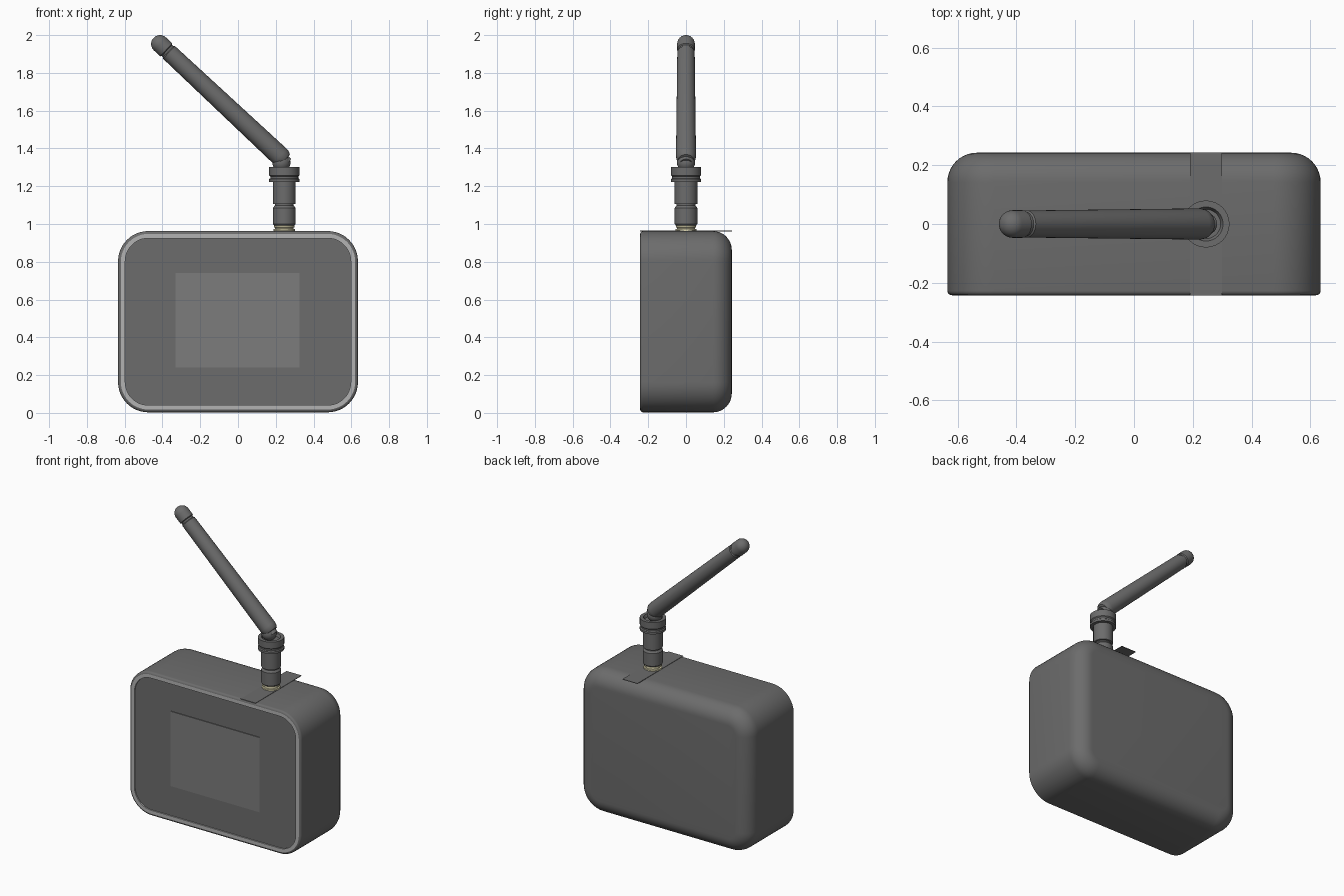
import bpy, bmesh, math
from mathutils import Vector

if "Cube" in bpy.data.objects:
    bpy.data.objects.remove(bpy.data.objects["Cube"])

W, H, D, R = 0.635, 0.9625, 0.2425, 0.16   # half width, height, half depth, corner radius
Z0 = 0.003
AX = 0.245                                 # antenna x position


def material(name, rgb):
    m = bpy.data.materials.new(name)
    m.diffuse_color = (*rgb, 1)
    m.use_nodes = True
    m.node_tree.nodes["Principled BSDF"].inputs["Base Color"].default_value = m.diffuse_color
    return m


DARK = material("dark_plastic", (0.15, 0.15, 0.15))
SCREEN = material("screen_grey", (0.2, 0.2, 0.2))
LIGHT = material("light_trim", (0.45, 0.45, 0.45))
BRASS = material("pale_brass", (0.75, 0.7, 0.45))


def finish(name, bm, mat, angle=35):
    bmesh.ops.recalc_face_normals(bm, faces=bm.faces)
    me = bpy.data.meshes.new(name)
    bm.to_mesh(me)
    bm.free()
    ob = bpy.data.objects.new(name, me)
    bpy.context.collection.objects.link(ob)
    me.materials.append(mat)
    bpy.ops.object.select_all(action='DESELECT')
    bpy.context.view_layer.objects.active = ob
    ob.select_set(True)
    bpy.ops.object.shade_smooth_by_angle(angle=math.radians(angle))
    return ob


def rounded_ring(inset, y, seg=12):
    w, h, r = W - inset, (H - Z0) / 2 - inset, R - inset
    cz = (H + Z0) / 2
    pts = []
    for q, (sx, sz) in enumerate([(1, 1), (-1, 1), (-1, -1), (1, -1)]):
        for i in range(seg + 1):
            a = math.pi / 2 * (q + i / seg)
            pts.append((sx * (w - r) + r * math.cos(a), y, cz + sz * (h - r) + r * math.sin(a)))
    return pts


def loft(name, rings, mat, cap_start=False, cap_end=False, angle=35):
    bm = bmesh.new()
    loops = [[bm.verts.new(p) for p in ring] for ring in rings]
    for a, b in zip(loops, loops[1:]):
        for i in range(len(a)):
            j = (i + 1) % len(a)
            bm.faces.new((a[i], a[j], b[j], b[i]))
    if cap_start:
        bm.faces.new(loops[0])
    if cap_end:
        bm.faces.new(loops[-1])
    return finish(name, bm, mat, angle)


def lathe(name, profile, mat, base, axis=(0, 0, 1), seg=32):
    """Turn (radius, distance) pairs around an axis starting at base."""
    axis = Vector(axis).normalized()
    u = Vector((0, 1, 0))
    v = axis.cross(u)
    rings = [[Vector(base) + axis * d + (u * math.cos(t) + v * math.sin(t)) * r
              for t in (2 * math.pi * i / seg for i in range(seg))] for r, d in profile]
    return loft(name, rings, mat, True, True)


def box(name, lo, hi, mat):
    bm = bmesh.new()
    bmesh.ops.create_cube(bm, size=1)
    for v in bm.verts:
        v.co = [(a + b) / 2 + c * (b - a) for a, b, c in zip(lo, hi, v.co)]
    return finish(name, bm, mat)


# case: small front bevel, large rounded back edge
B, F = 0.1, 0.015
steps = [(F * (1 - math.sin(t)), -D + F * (1 - math.cos(t)))
         for t in (math.pi / 2 * i / 4 for i in range(5))]
steps += [(B * (1 - math.cos(t)), D - B + B * math.sin(t))
          for t in (math.pi / 2 * i / 10 for i in range(11))]
loft("case", [rounded_ring(*s) for s in steps], DARK, cap_end=True)

# light trim around the front and the panel inside it
loft("front_trim", [rounded_ring(*s) for s in
                    [(F, -D), (0.038, -D), (0.038, -D + 0.01)]], LIGHT)
loft("front_panel", [rounded_ring(0.038, -D + 0.008)], DARK, cap_start=True)
box("screen", (-0.33, -D + 0.003, 0.24), (0.325, -D + 0.012, 0.74), SCREEN)

# thin strip lying across the top
box("top_strip", (AX - 0.055, -D, 0.9615), (AX + 0.055, D, 0.965), DARK)

# brass connector
lathe("connector", [(0.056, 0), (0.056, 0.01), (0.048, 0.012), (0.048, 0.018),
                    (0.054, 0.02), (0.054, 0.03)], BRASS, (AX, 0, 0.963))

# antenna base with neck groove
lathe("antenna_base", [(0.05, 0.988), (0.06, 1.0), (0.06, 1.085), (0.05, 1.098), (0.05, 1.105),
                       (0.06, 1.107), (0.06, 1.23)], DARK, (AX, 0, 0))

# hinge collar with a shallow waist
lathe("hinge_collar", [(0.055, 1.223), (0.08, 1.223), (0.08, 1.237), (0.074, 1.242), (0.074, 1.252),
                       (0.08, 1.258), (0.08, 1.302), (0.058, 1.302), (0.05, 1.285)], DARK, (AX, 0, 0))

# tilted antenna rod with tip groove, and the hinge pin below it
tip = Vector((-0.413, 0, 1.953))
foot = Vector((0.262, 0, 1.322))
L = (tip - foot).length
rod = [(0.03, 0), (0.03, 0.02), (0.042, 0.022), (0.05, 0.035), (0.053, 0.055), (0.046, L - 0.065),
       (0.041, L - 0.06), (0.041, L - 0.05), (0.047, L - 0.045), (0.047, L)]
rod += [(0.047 * math.cos(t), L + 0.047 * math.sin(t))
        for t in (math.pi / 2 * i / 9 for i in range(1, 9))]
lathe("antenna_rod", rod, DARK, foot, tip - foot)

# hinge knuckle joining rod and collar
bm = bmesh.new()
bmesh.ops.create_uvsphere(bm, u_segments=24, v_segments=12, radius=0.048)
bmesh.ops.translate(bm, verts=bm.verts, vec=(AX - 0.015, 0, 1.325))
finish("hinge_knuckle", bm, DARK)
